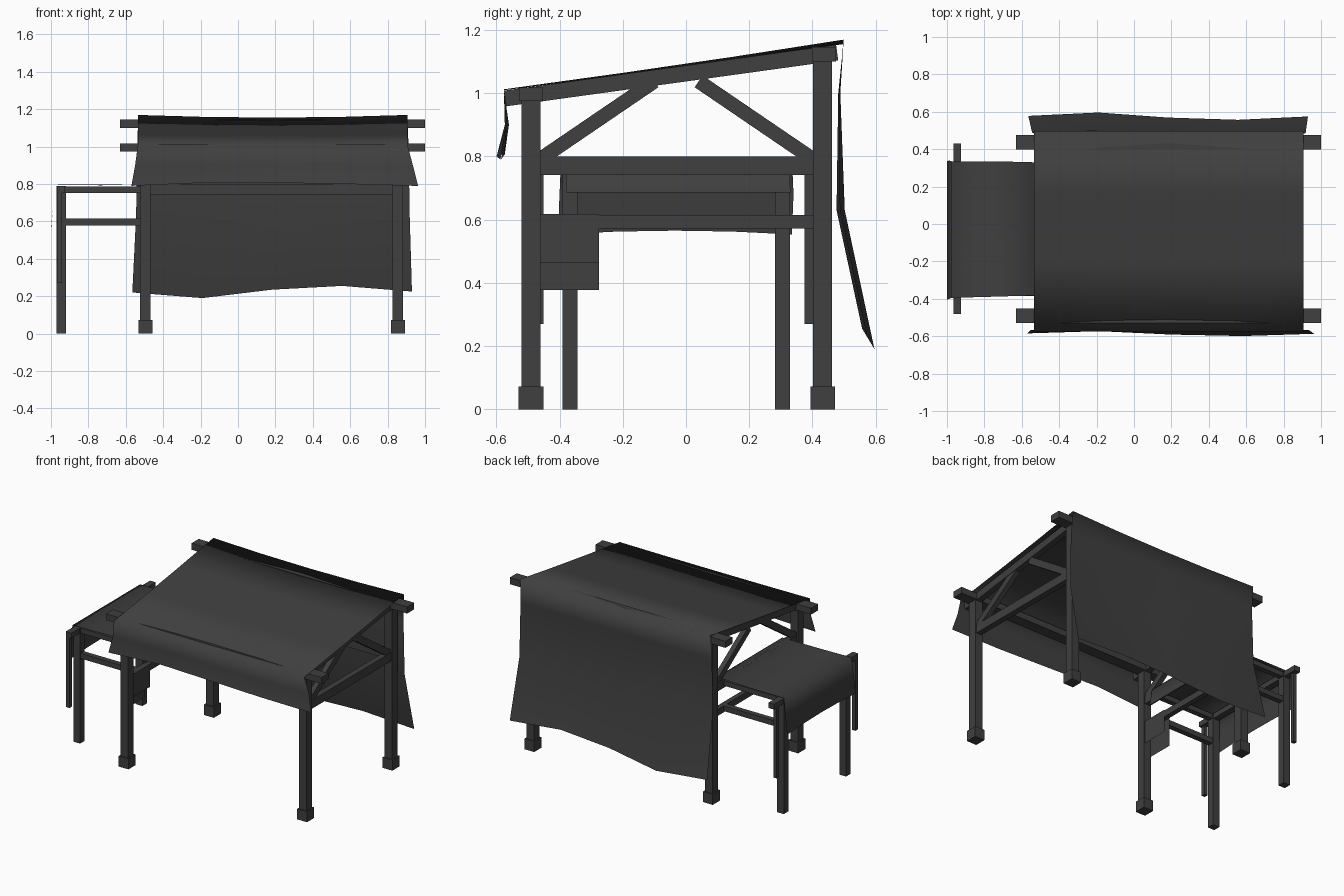
import bpy, bmesh
from mathutils import Vector, Matrix

if "Cube" in bpy.data.objects:
    bpy.data.objects.remove(bpy.data.objects["Cube"], do_unlink=True)

charcoal = bpy.data.materials.new("charcoal")
charcoal.use_nodes = True
shade = (0.05, 0.05, 0.05, 1)
charcoal.diffuse_color = shade
charcoal.node_tree.nodes["Principled BSDF"].inputs["Base Color"].default_value = shade


def finish(name, bm):
    mesh = bpy.data.meshes.new(name)
    bm.to_mesh(mesh)
    bm.free()
    mesh.materials.append(charcoal)
    obj = bpy.data.objects.new(name, mesh)
    bpy.context.collection.objects.link(obj)
    return obj


def beam(name, start, end, width, height):
    """Square timber between two points; width is horizontal."""
    a, b = Vector(start), Vector(end)
    along = (b - a).normalized()
    side = Vector((1, 0, 0)) if abs(along.x) < 0.5 else Vector((0, 1, 0))
    up = along.cross(side)
    turn = Matrix((side, along, up)).transposed().to_4x4()
    bm = bmesh.new()
    size = Matrix.Diagonal((width, (b - a).length, height, 1))
    bmesh.ops.create_cube(bm, size=1, matrix=Matrix.Translation((a + b) / 2) @ turn @ size)
    bmesh.ops.recalc_face_normals(bm, faces=bm.faces)
    return finish(name, bm)


def sheet(name, rows):
    """Smooth cloth through rows of points."""
    bm = bmesh.new()
    grid = [[bm.verts.new(p) for p in row] for row in rows]
    for r, s in zip(grid, grid[1:]):
        for i in range(len(r) - 1):
            bm.faces.new((r[i], r[i + 1], s[i + 1], s[i]))
    for f in bm.faces:
        f.smooth = True
    return finish(name, bm)


# Main frame
FRONT, BACK = -0.49, 0.432
SIDES = {"right": -0.495, "left": 0.855}
for side, x in SIDES.items():
    for end, y, top in (("front", FRONT, 0.99), ("back", BACK, 1.12)):
        beam(f"{end}_{side}_post", (x, y, 0), (x, y, top), 0.056, 0.06)
        beam(f"{end}_{side}_foot", (x, y, 0), (x, y, 0.072), 0.074, 0.078)
    beam(f"{side}_rafter", (x, -0.572, 0.983), (x, 0.478, 1.128), 0.04, 0.05)
    beam(f"{side}_tie_beam", (x, FRONT, 0.77), (x, BACK, 0.77), 0.04, 0.058)
    beam(f"{side}_front_brace", (x, -0.46, 0.792), (x, -0.1, 1.037), 0.034, 0.045)
    beam(f"{side}_back_brace", (x, 0.40, 0.792), (x, 0.04, 1.037), 0.034, 0.045)
beam("front_purlin", (-0.63, FRONT, 0.996), (1, FRONT, 0.996), 0.076, 0.043)
beam("back_purlin", (-0.63, 0.437, 1.123), (1, 0.437, 1.123), 0.076, 0.045)
beam("back_tie_beam", (-0.495, BACK, 0.772), (0.855, BACK, 0.772), 0.04, 0.055)

# Side lean-to frame
RX, EX = SIDES["right"], -0.945
beam("low_cross_rail", (RX, FRONT, 0.593), (RX, BACK, 0.593), 0.034, 0.044)
beam("side_end_beam", (EX, -0.48, 0.77), (EX, 0.43, 0.77), 0.042, 0.036)
for end, y, strap_y in (("front", -0.367, -0.463), ("back", 0.305, 0.388)):
    beam(f"side_{end}_post", (EX, y, 0), (EX, y, 0.788), 0.05, 0.048)
    beam(f"side_{end}_top_rail", (EX, y, 0.77), (RX, y, 0.77), 0.036, 0.034)
    beam(f"side_{end}_low_rail", (EX, y, 0.597), (RX, y, 0.597), 0.036, 0.036)
    beam(f"side_{end}_strap", (-0.953, strap_y, 0.27), (-0.953, strap_y, 0.77), 0.025, 0.026)

# Towel folded over the low cross rail
towel = [(-0.516, 0.378), (-0.516, 0.617), (-0.474, 0.617), (-0.474, 0.462)]
cloth = sheet("hanging_towel", [[(x, y, z) for y in (-0.46, -0.275)] for x, z in towel])
for poly in cloth.data.polygons:
    poly.use_smooth = False

# Main awning: y, z, x start, x end, ripple in y, ripple in z, sag
awning = [
    (-0.585, 0.79, -0.57, 0.963, -0.4, -0.1, -0.018),
    (-0.566, 0.90, -0.55, 0.935, -0.2, 0, 0),
    (-0.576, 1.012, -0.535, 0.905, 0, 0, 0.003),
    (-0.2, 1.064, -0.535, 0.905, 0, 0, 0.006),
    (0.15, 1.115, -0.535, 0.905, 0, 0, 0.01),
    (0.498, 1.169, -0.535, 0.905, 0, 0, 0.014),
    (0.485, 1.0, -0.537, 0.912, -0.1, 0, 0),
    (0.49, 0.63, -0.545, 0.918, -0.4, 0, 0),
    (0.578, 0.22, -0.565, 0.93, -0.6, 1, 0),
]
ripple = [0, -0.03, 0.015, 0.035, 0.005]
rows = []
for y, z, x0, x1, ry, rz, sag in awning:
    row = []
    for i, r in enumerate(ripple):
        t = i / 4
        row.append((x0 + (x1 - x0) * t, y + ry * r, z + rz * r - sag * 4 * t * (1 - t)))
    rows.append(row)
sheet("main_awning", rows)

# Side awning: x, z, y start, y end, drop of the middle
lean_to = [
    (-0.445, 0.685, -0.38, 0.33, 0),
    (-0.462, 0.80, -0.38, 0.328, 0),
    (-0.73, 0.796, -0.388, 0.335, 0.003),
    (-0.975, 0.796, -0.395, 0.335, 0),
    (-0.988, 0.68, -0.40, 0.34, 0),
    (-1.0, 0.553, -0.405, 0.335, -0.012),
]
sheet("side_awning", [
    [(x, y0 + (y1 - y0) * t, z - 4 * t * (1 - t) * drop) for t in (0, 0.25, 0.5, 0.75, 1)]
    for x, z, y0, y1, drop in lean_to])
